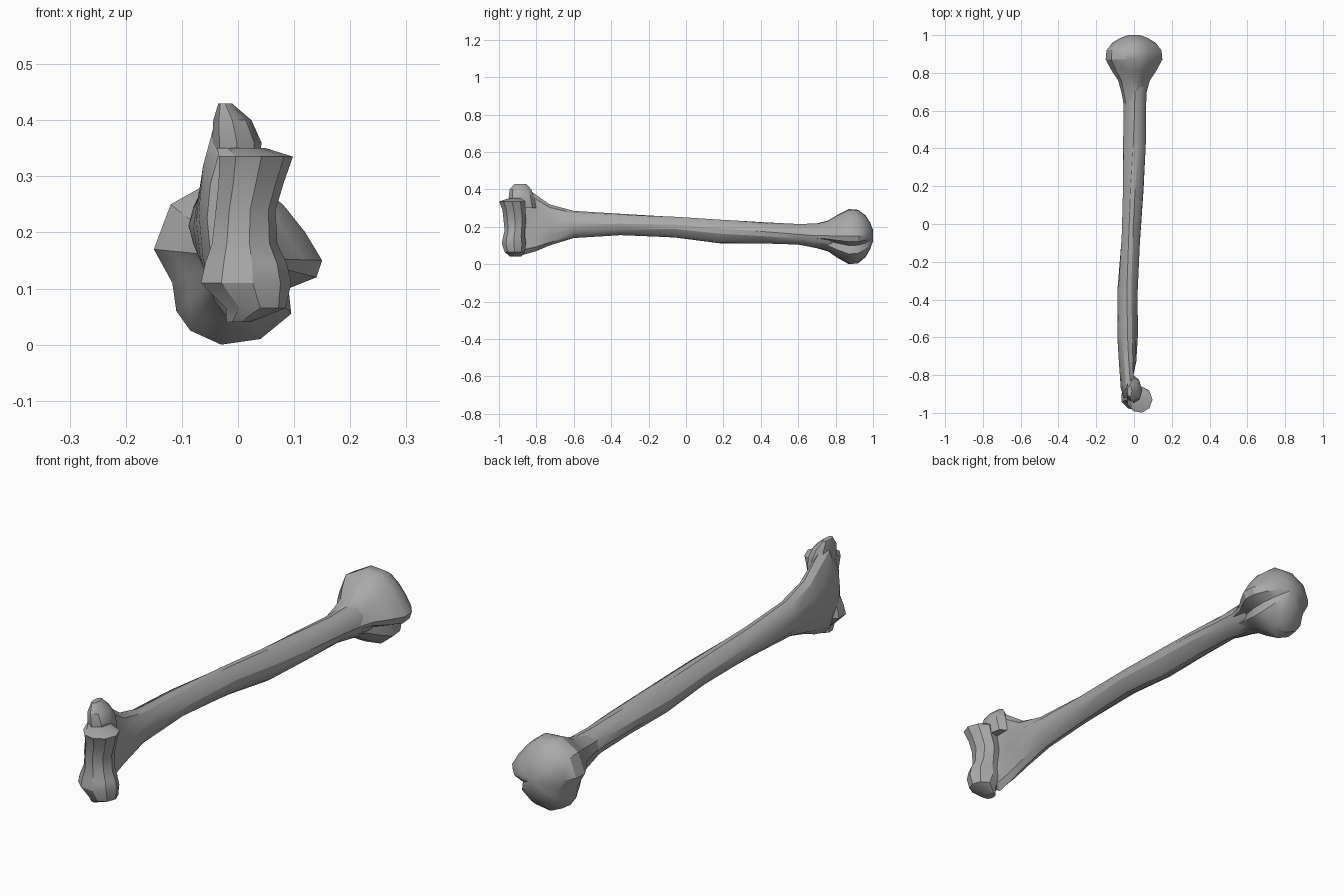
import bpy, bmesh, math

cube = bpy.data.objects.get("Cube")
if cube:
    bpy.data.objects.remove(cube)

bone = bpy.data.materials.new("bone_grey")
bone.use_nodes = True
grey = (0.4, 0.4, 0.4, 1)
bone.diffuse_color = grey
bone.node_tree.nodes["Principled BSDF"].inputs["Base Color"].default_value = grey


def loft(name, rings, crease=28):
    """Skin a list of equal-length point rings and cap both ends."""
    bm = bmesh.new()
    loops = [[bm.verts.new(p) for p in ring] for ring in rings]
    n = len(loops[0])
    for a, b in zip(loops, loops[1:]):
        for i in range(n):
            j = (i + 1) % n
            bm.faces.new((a[i], a[j], b[j], b[i]))
    for end in (loops[0], loops[-1]):
        bm.faces.new(end)
    bmesh.ops.recalc_face_normals(bm, faces=bm.faces)
    mesh = bpy.data.meshes.new(name)
    bm.to_mesh(mesh)
    bm.free()
    mesh.materials.append(bone)
    obj = bpy.data.objects.new(name, mesh)
    bpy.context.collection.objects.link(obj)
    bpy.ops.object.select_all(action="DESELECT")
    obj.select_set(True)
    bpy.context.view_layer.objects.active = obj
    bpy.ops.object.shade_smooth_by_angle(angle=math.radians(crease))


def ridged(v, power=1.15):
    return math.copysign(abs(v) ** power, v)


def angles(n, phase=0):
    return [math.tau * i / n + phase for i in range(n)]


# Shaft: left/right edges, bottom/top edges, twist, hollow on the left face
stations = [
    (-0.92, -0.055, 0.02, 0.09, 0.36, 0, 0.5),
    (-0.87, -0.07, 0.03, 0.05, 0.42, 0, 0.8),
    (-0.80, -0.075, 0.03, 0.07, 0.37, 0, 0.75),
    (-0.73, -0.08, 0.025, 0.10, 0.32, 0, 0.25),
    (-0.60, -0.088, 0.02, 0.14, 0.285, 0, 0),
    (-0.35, -0.088, 0.02, 0.155, 0.27, 0.1, 0),
    (-0.05, -0.066, 0.036, 0.14, 0.255, 0.3, 0),
    (0.18, -0.06, 0.052, 0.11, 0.24, 0.3, 0),
    (0.42, -0.058, 0.063, 0.11, 0.225, 0.15, 0),
    (0.60, -0.056, 0.063, 0.105, 0.215, 0, 0),
    (0.78, -0.06, 0.07, 0.07, 0.22, 0, 0),
]
rings = []
for y, x0, x1, z0, z1, twist, hollow in stations:
    ring = []
    for a in angles(12, twist):
        c, s = math.cos(a), math.sin(a)
        dent = 1 - hollow * c * c if c > 0 else 1
        ring.append(((x0 + x1) / 2 + (x1 - x0) / 2 * ridged(c) * dent, y,
                     (z0 + z1) / 2 + (z1 - z0) / 2 * ridged(s)))
    rings.append(ring)
loft("shaft", rings)

# Rounded head with its two tubercles: one outline, scaled along the length
outline = [(0.15, 0.15), (0.12, 0.2), (0.08, 0.25), (0.03, 0.29), (-0.04, 0.295),
           (-0.12, 0.25), (-0.15, 0.17), (-0.117, 0.11), (-0.11, 0.06),
           (-0.085, 0.025), (-0.03, 0), (0.04, 0.01), (0.095, 0.055), (0.09, 0.1),
           (0.14, 0.12)]
cx, cz = 0, 0.155
profile = [(0.62, 0.34), (0.70, 0.45), (0.76, 0.56), (0.81, 0.78), (0.87, 1),
           (0.92, 0.97), (0.96, 0.76), (0.985, 0.48), (1.0, 0.2)]
loft("head", [[(cx + (x - cx) * s, y, cz + (z - cz) * s) for x, z in outline]
              for y, s in profile], 32)

# Spool-shaped lower joint: height, centre, half sizes
spool = [
    (0.04, 0.0, -0.91, 0.022, 0.03),
    (0.065, 0.03, -0.915, 0.055, 0.055),
    (0.11, 0.012, -0.92, 0.083, 0.066),
    (0.145, 0.012, -0.92, 0.075, 0.06),
    (0.18, 0.01, -0.915, 0.06, 0.055),
    (0.24, 0.012, -0.915, 0.055, 0.062),
    (0.29, 0.022, -0.92, 0.06, 0.062),
    (0.335, 0.03, -0.93, 0.068, 0.07),
    (0.35, 0.005, -0.91, 0.045, 0.045),
]
loft("lower_joint", [[(x + rx * math.cos(a), y + ry * math.sin(a), z)
                      for a in angles(9)] for z, x, y, rx, ry in spool])

# Knob above the lower joint
knob = [
    (0.30, -0.005, -0.87, 0.04, 0.07),
    (0.36, -0.002, -0.88, 0.044, 0.068),
    (0.40, -0.01, -0.885, 0.034, 0.058),
    (0.43, -0.023, -0.885, 0.012, 0.03),
]
loft("upper_knob", [[(x + rx * math.cos(a), y + ry * math.sin(a), z)
                     for a in angles(8)] for z, x, y, rx, ry in knob])
